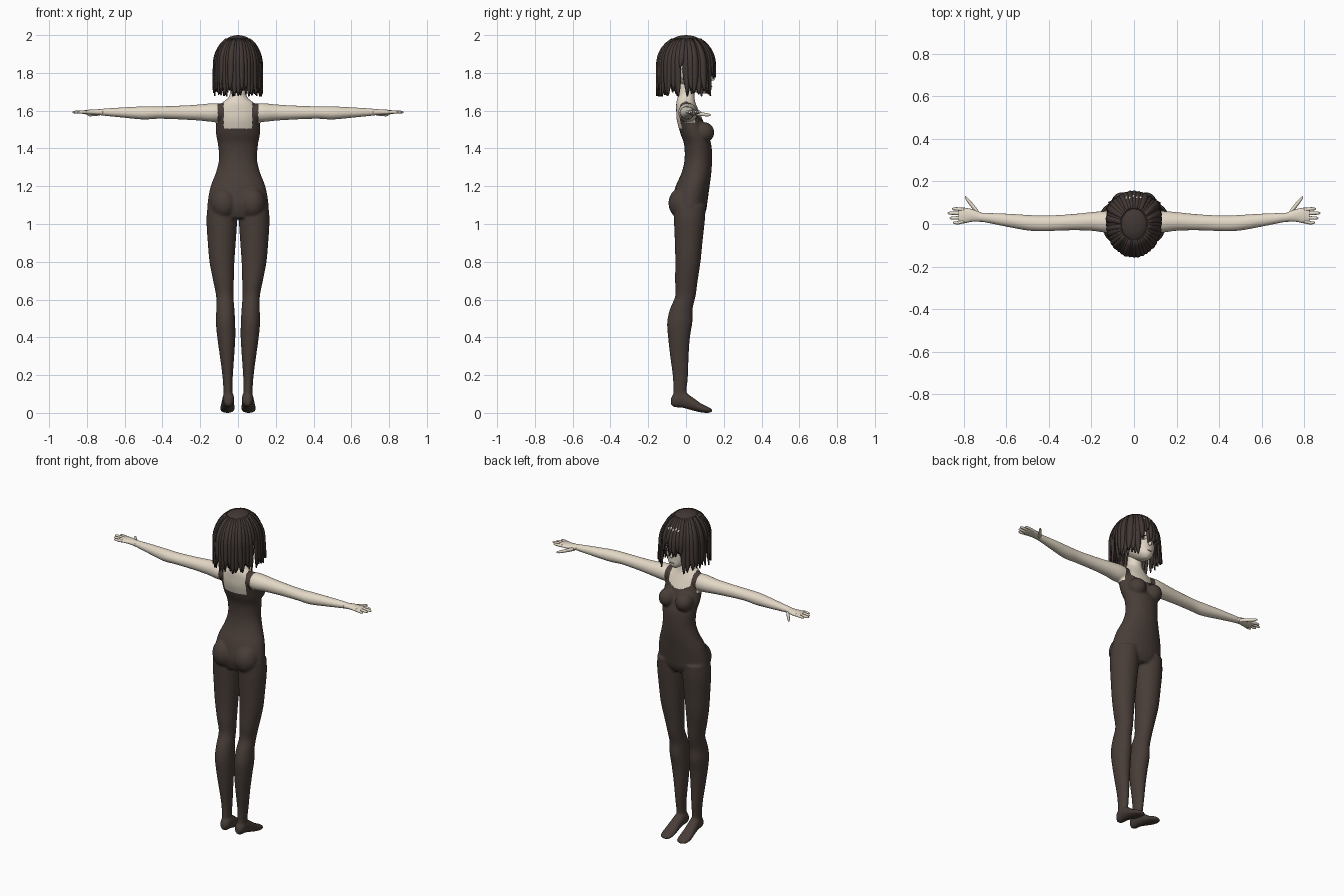
import bpy, bmesh, math, random
from mathutils import Matrix, Vector

random.seed(4)
if "Cube" in bpy.data.objects:
    bpy.data.objects.remove(bpy.data.objects["Cube"])


def material(name, rgb):
    m = bpy.data.materials.new(name)
    m.use_nodes = True
    m.diffuse_color = (*rgb, 1)
    bsdf = m.node_tree.nodes["Principled BSDF"]
    bsdf.inputs["Base Color"].default_value = (*rgb, 1)
    bsdf.inputs["Roughness"].default_value = 0.8
    return m


SKIN = material("pale_skin", (0.77, 0.69, 0.57))
SUIT = material("brown_suit", (0.065, 0.047, 0.039))
HAIR = material("dark_hair", (0.054, 0.039, 0.034))
WHITE = material("eye_white", (0.8, 0.78, 0.75))
IRIS = material("dark_iris", (0.05, 0.03, 0.025))
LIPS = material("soft_lips", (0.55, 0.3, 0.25))


def finish(bm, name, *mats):
    mesh = bpy.data.meshes.new(name)
    bm.to_mesh(mesh)
    bm.free()
    for m in mats:
        mesh.materials.append(m)
    mesh.shade_smooth()
    ob = bpy.data.objects.new(name, mesh)
    bpy.context.collection.objects.link(ob)
    return ob


def smooth_keys(keys, steps=4):
    """Catmull-Rom interpolation through rows of numbers."""
    out = []
    for i in range(len(keys) - 1):
        p0, p1 = keys[max(i - 1, 0)], keys[i]
        p2, p3 = keys[i + 1], keys[min(i + 2, len(keys) - 1)]
        for k in range(steps):
            t = k / steps
            out.append([0.5 * (2 * b + (c - a) * t + (2 * a - 5 * b + 4 * c - d) * t * t
                               + (3 * b - a - 3 * c + d) * t ** 3)
                        for a, b, c, d in zip(p0, p1, p2, p3)])
    return out + [list(keys[-1])]


def loft(bm, axis, keys, side=1, n=28):
    """Elliptic rings along an axis; key = position, centre a, centre b, radius a, radius b."""
    rings = []
    for t, a, b, ra, rb in smooth_keys(keys):
        ring = []
        for k in range(n):
            ang = math.tau * k / n
            u, v = a + ra * math.cos(ang), b + rb * math.sin(ang)
            x, y, z = {"x": (t, u, v), "y": (u, t, v), "z": (u, v, t)}[axis]
            ring.append(bm.verts.new((x * side, y, z)))
        rings.append(ring)
    faces = [bm.faces.new(rings[0]), bm.faces.new(rings[-1])]
    for r, s in zip(rings, rings[1:]):
        for k in range(n):
            faces.append(bm.faces.new((r[k], r[(k + 1) % n], s[(k + 1) % n], s[k])))
    bmesh.ops.recalc_face_normals(bm, faces=faces)


def ball(bm, centre, radii, turn=0.0, tilt=0.0):
    mat = (Matrix.Translation(centre) @ Matrix.Rotation(turn, 4, "Z")
           @ Matrix.Rotation(tilt, 4, "X") @ Matrix.Diagonal((*radii, 1)))
    bmesh.ops.create_uvsphere(bm, u_segments=24, v_segments=14, radius=1, matrix=mat)


# Body: overlapping lofts fused into one smooth skin
TORSO = [(1.03, 0, .015, .1, .07), (1.07, 0, .018, .157, .088), (1.12, 0, .02, .16, .094),
         (1.2, 0, .035, .145, .09), (1.27, 0, .055, .118, .079), (1.34, 0, .065, .101, .073),
         (1.42, 0, .062, .106, .072), (1.48, 0, .042, .117, .072), (1.55, 0, .02, .116, .069),
         (1.6, 0, .008, .11, .06), (1.637, 0, 0, .088, .052), (1.665, 0, 0, .055, .046),
         (1.69, 0, .003, .043, .043), (1.76, 0, .012, .043, .043)]
LEG = [(1.1, .085, .02, .075, .085), (1.02, .086, .018, .081, .082), (.9, .086, .014, .074, .073),
       (.8, .085, .01, .066, .067), (.7, .077, .002, .055, .06), (.62, .07, -.003, .046, .054),
       (.55, .067, -.025, .048, .06), (.48, .066, -.033, .051, .067), (.4, .062, -.037, .048, .058),
       (.3, .058, -.035, .038, .049), (.2, .055, -.03, .028, .041), (.12, .053, -.032, .024, .035),
       (.06, .052, -.035, .025, .036)]
FOOT = [(-.08, .05, .06, .012, .018), (-.06, .05, .068, .028, .038), (-.02, .051, .072, .031, .045),
        (.03, .054, .05, .034, .036), (.08, .056, .026, .038, .024), (.12, .056, .015, .034, .015),
        (.137, .056, .012, .016, .008)]
ARM = [(.07, .01, 1.59, .045, .045), (.13, .01, 1.59, .051, .05), (.2, .012, 1.59, .044, .043),
       (.3, .008, 1.59, .038, .037), (.42, .003, 1.59, .037, .033), (.5, .006, 1.588, .037, .035),
       (.6, .018, 1.59, .031, .028), (.7, .03, 1.592, .023, .02), (.74, .033, 1.592, .021, .016)]

bm = bmesh.new()
loft(bm, "z", TORSO)
for s in (1, -1):
    loft(bm, "z", LEG, s)
    loft(bm, "y", FOOT, s)
    loft(bm, "x", ARM, s)
    ball(bm, (s * .057, .092, 1.485), (.052, .058, .055))
    ball(bm, (s * .074, -.018, 1.11), (.072, .075, .085))
source = finish(bm, "body_source")
remesh = source.modifiers.new("fuse", "REMESH")
remesh.mode = "VOXEL"
remesh.voxel_size = 0.0065
relax = source.modifiers.new("relax", "SMOOTH")
relax.factor, relax.iterations = 0.5, 5
fused = source.evaluated_get(bpy.context.evaluated_depsgraph_get())
bm = bmesh.new()
bm.from_mesh(bpy.data.meshes.new_from_object(fused).copy())
bpy.data.objects.remove(source)


def is_skin(x, y, z):
    x = abs(x)
    if z > 1.65 or (x > .107 and z > 1.535) or x > .15 and z > 1.4:
        return True
    if y < .02:
        return x < .076 and z > 1.505
    return x < .074 and z > 1.55 + 5 * x * x


for f in bm.faces:
    f.material_index = 0 if is_skin(*f.calc_center_median()) else 1
finish(bm, "body", SKIN, SUIT)

# Hands: palm, four fingers and a thumb
PALM = [(.715, .031, 1.592, .021, .016), (.76, .04, 1.592, .029, .015),
        (.8, .04, 1.592, .037, .012), (.826, .04, 1.592, .033, .008)]
THUMB = [(.73, .045, 1.586, .016, .012), (.76, .085, 1.581, .014, .01),
         (.785, .115, 1.578, .011, .008), (.796, .128, 1.578, .004, .004)]
FINGERS = [(.066, .071, .857), (.049, .051, .877), (.031, .028, .868), (.014, .006, .851)]
for s, label in ((1, "left"), (-1, "right")):
    bm = bmesh.new()
    loft(bm, "x", PALM, s, 16)
    loft(bm, "x", THUMB, s, 10)
    for base, tip, end in FINGERS:
        loft(bm, "x", [(.8, base, 1.592, .009, .009), (end - .025, tip, 1.593, .008, .008),
                       (end - .006, tip, 1.592, .006, .006), (end, tip, 1.591, .002, .002)], s, 10)
    finish(bm, label + "_hand", SKIN)

# Head with nose and ears
bm = bmesh.new()
loft(bm, "z", [(1.69, 0, .095, .015, .02), (1.71, 0, .076, .045, .058), (1.75, 0, .05, .075, .085),
               (1.8, 0, .03, .092, .105), (1.86, 0, .012, .102, .12), (1.92, 0, .01, .093, .108),
               (1.965, 0, .005, .05, .06)], n=36)
ball(bm, (0, .136, 1.772), (.009, .017, .012), tilt=-.4)
for s in (1, -1):
    ball(bm, (s * .097, -.012, 1.795), (.012, .02, .032), s * .3)
finish(bm, "head", SKIN)

# Face details
for s, label in ((1, "left"), (-1, "right")):
    bm = bmesh.new()
    ball(bm, (s * .042, .123, 1.802), (.021, .005, .013), -s * .52)
    finish(bm, label + "_eye", WHITE)
    bm = bmesh.new()
    ball(bm, (s * .041, .126, 1.802), (.010, .005, .0125), -s * .52)
    finish(bm, label + "_iris", IRIS)
    bm = bmesh.new()
    ball(bm, (s * .042, .124, 1.817), (.022, .005, .0035), -s * .52)
    finish(bm, label + "_lashes", IRIS)
bm = bmesh.new()
ball(bm, (0, .136, 1.727), (.014, .004, .003))
finish(bm, "mouth", LIPS)


# Hair: dome with two layers of tapered locks
def shell(z):
    f = math.sqrt(max(0, 1 - (max(z - 1.84, 0) / .16) ** 2))
    return .124 * f, .15 * f


bm = bmesh.new()
loft(bm, "z", [(z, 0, 0, *(r * .98 + .002 for r in shell(z)))
               for z in (1.865, 1.9, 1.94, 1.97, 1.985, 1.995, 2.0)], n=40)
finish(bm, "hair_cap", HAIR)


def tip_height(a):
    """Lowest point of a lock at angle a, measured from the face towards +x."""
    b = abs(a)
    if b < .62:
        return (1.845 if .12 < a < .45 else 1.785) + random.uniform(-.015, .02)
    if abs(b - 1.72) < .13:
        return 1.83
    return random.uniform(1.675, 1.715)


def add_lock(bm, a, width, scale, top, tip):
    rows, n = [], 12
    lean = random.uniform(-.05, .05)
    for i in range(n + 1):
        t = i / n
        z = top + (tip - top) * t
        rx, ry = shell(z)
        half = width * (1 - max(0, (t - .6) / .4) ** 2 * .95)
        row = []
        for off, lift in ((-1, .99), (0, 1.025), (1, .99)):
            ang = a + off * half + lean * t * t
            bump = 1 + .13 * t * math.exp(-((abs(ang) - .95) / .28) ** 2)
            r = scale * lift * bump
            row.append(bm.verts.new((rx * r * math.sin(ang), ry * r * math.cos(ang), z)))
        rows.append(row)
    for p, q in zip(rows, rows[1:]):
        for k in (0, 1):
            bm.faces.new((p[k], q[k], q[k + 1], p[k + 1]))


bm = bmesh.new()
COUNT = 40
for layer, scale in enumerate((1.015, .96)):
    for i in range(COUNT):
        a = math.tau * (i + layer / 2) / COUNT - math.pi
        add_lock(bm, a, .125, scale * random.uniform(.985, 1.015), 1.98, tip_height(a))
locks = finish(bm, "hair_locks", HAIR)
solid = locks.modifiers.new("thickness", "SOLIDIFY")
solid.thickness = 0.004
solid.offset = -1

# Pale clip above the fringe
bm = bmesh.new()
for k in range(5):
    x = -.034 + k * .016
    z = 1.93 + .006 * (k % 2)
    ball(bm, (x, shell(z)[1] * 1.03 * math.sqrt(1 - (x / .11) ** 2), z), (.006, .004, .011), tilt=.75)
finish(bm, "hair_clip", SKIN)
